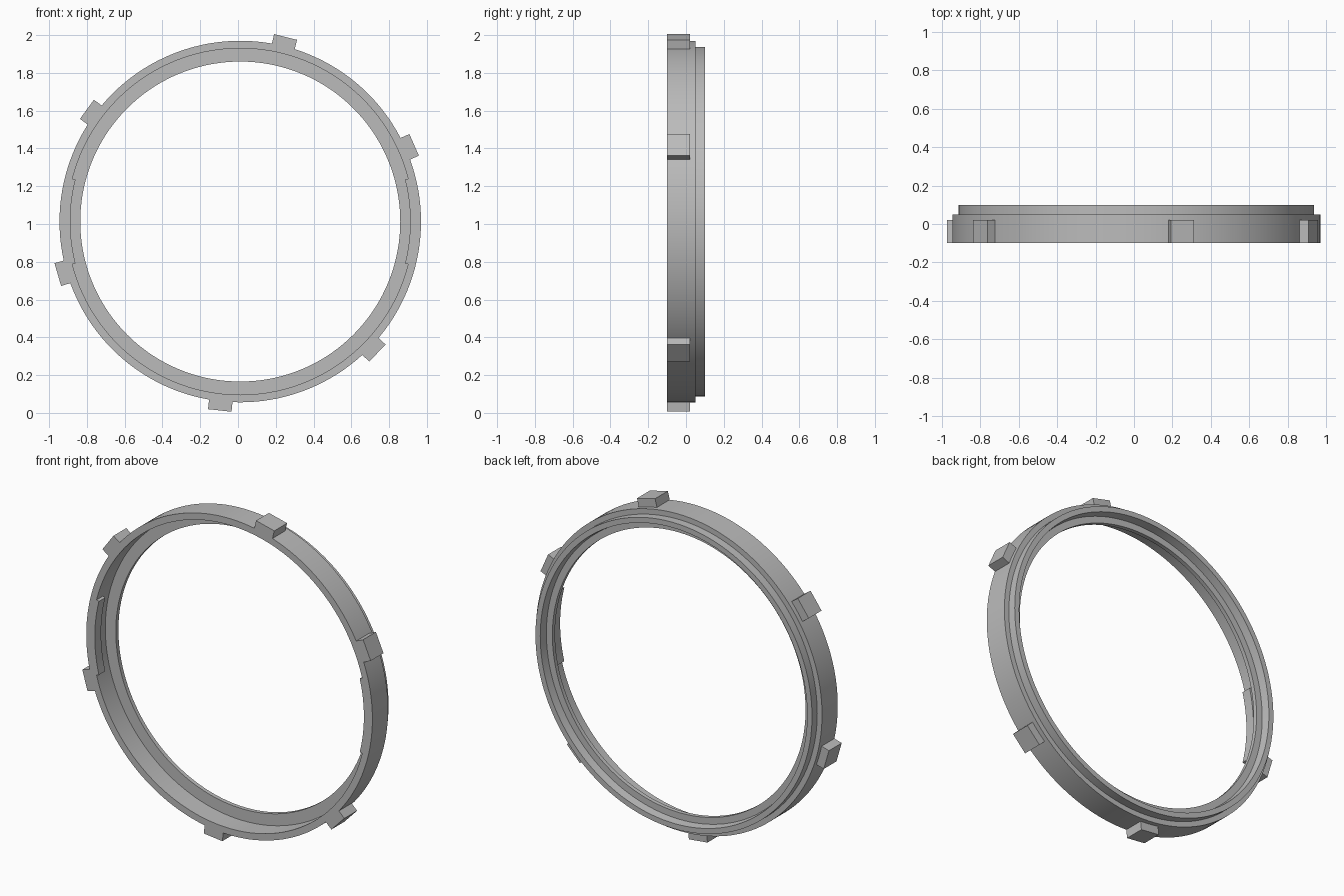
import bpy, bmesh, math
from mathutils import Matrix, Vector

cube = bpy.data.objects.get("Cube")
if cube:
    bpy.data.objects.remove(cube, do_unlink=True)

CENTRE = Vector((0.012, 0, 1.013))
FRONT = -0.1

grey = bpy.data.materials.new("plain_grey")
grey.use_nodes = True
grey.diffuse_color = (0.5, 0.5, 0.5, 1)
grey.node_tree.nodes["Principled BSDF"].inputs["Base Color"].default_value = (0.5, 0.5, 0.5, 1)


def finish(name, bm):
    """Turn the bmesh into a grey object with smooth curves and sharp edges."""
    bmesh.ops.recalc_face_normals(bm, faces=bm.faces)
    mesh = bpy.data.meshes.new(name)
    bm.to_mesh(mesh)
    bm.free()
    mesh.materials.append(grey)
    obj = bpy.data.objects.new(name, mesh)
    obj.location = CENTRE
    bpy.context.collection.objects.link(obj)
    bpy.ops.object.select_all(action='DESELECT')
    obj.select_set(True)
    bpy.context.view_layer.objects.active = obj
    bpy.ops.object.shade_smooth_by_angle(angle=math.radians(30))
    return obj


def sweep(name, profile, start, end, steps):
    """Sweep a closed (radius, y) profile about the ring axis, angles in degrees."""
    bm = bmesh.new()
    full = end - start >= 360
    loops = []
    for i in range(steps if full else steps + 1):
        a = math.radians(start + (end - start) * i / steps)
        loops.append([bm.verts.new((r * math.cos(a), y, r * math.sin(a))) for r, y in profile])
    pairs = list(zip(loops, loops[1:]))
    if full:
        pairs.append((loops[-1], loops[0]))
    else:
        bm.faces.new(loops[0])
        bm.faces.new(loops[-1])
    n = len(profile)
    for a, b in pairs:
        for j in range(n):
            k = (j + 1) % n
            bm.faces.new((a[j], a[k], b[k], b[j]))
    return finish(name, bm)


def lug(name, angle):
    """Square lug standing out from the rim, flush with the front."""
    inner, outer, back, width = 0.945, 1.006, 0.022, 0.125
    bm = bmesh.new()
    bmesh.ops.create_cube(bm, size=1)
    bmesh.ops.scale(bm, vec=(outer - inner, back - FRONT, width), verts=bm.verts)
    bmesh.ops.translate(bm, vec=((outer + inner) / 2, (back + FRONT) / 2, 0), verts=bm.verts)
    bmesh.ops.rotate(bm, matrix=Matrix.Rotation(-math.radians(angle), 3, 'Y'), verts=bm.verts)
    return finish(name, bm)


# Ring with stepped outside, deep front recess, inner lip and shallow rear recess
sweep("ring", [(0.957, FRONT), (0.957, 0.05), (0.925, 0.05), (0.925, 0.1), (0.893, 0.1),
               (0.887, 0.05), (0.847, 0.05), (0.847, 0.025), (0.917, 0.025), (0.917, FRONT)],
      0, 360, 144)

# Thin pads on both sides inside the front recess
for side, mid in (("left", 0), ("right", 180)):
    sweep(side + "_inner_pad", [(0.9, FRONT), (0.9, -0.04), (0.919, -0.04), (0.919, FRONT)],
          mid - 14.3, mid + 14.3, 12)

# Three pairs of outer lugs
for pair in range(3):
    for i, base in enumerate((23.8, 76.2)):
        lug(f"outer_lug_{pair * 2 + i + 1}", base + 120 * pair)
